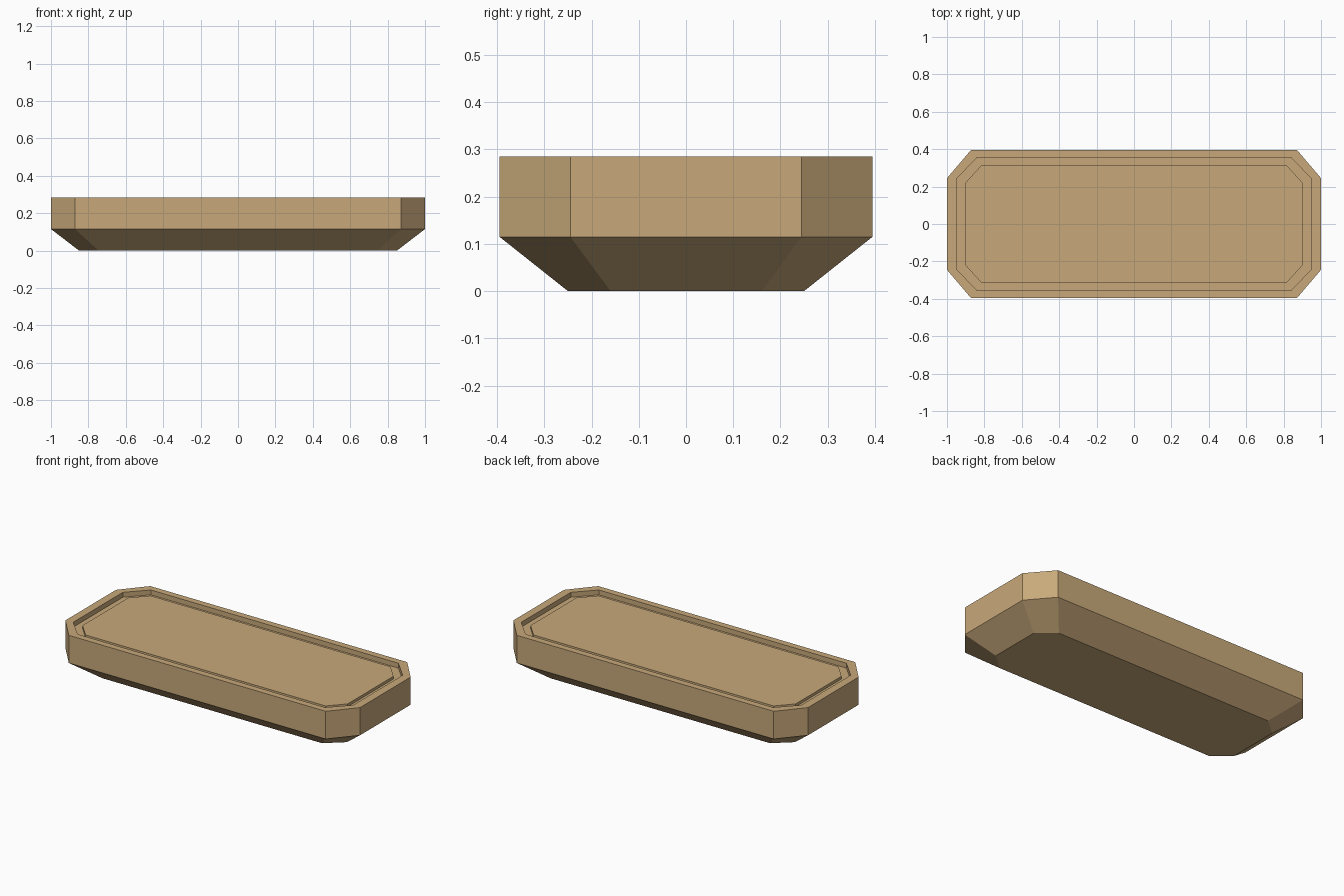
import bpy, bmesh

if "Cube" in bpy.data.objects:
    bpy.data.objects.remove(bpy.data.objects["Cube"])

mat = bpy.data.materials.new("tan")
mat.diffuse_color = (0.578, 0.397, 0.195, 1.0)
mat.use_nodes = True
mat.node_tree.nodes["Principled BSDF"].inputs["Base Color"].default_value = mat.diffuse_color


def octagon(bm, hx, hy, cx, cy, z):
    """Ring of a rectangle with cut corners; cx, cy are the corner ends."""
    pts = [(cx, -hy), (hx, -cy), (hx, cy), (cx, hy),
           (-cx, hy), (-hx, cy), (-hx, -cy), (-cx, -hy)]
    return [bm.verts.new((x, y, z)) for x, y in pts]


# Successive cross-sections: foot, flare, outer wall, rim, groove, raised panel
sections = [
    (0.85, 0.25, 0.745, 0.16, 0.0),
    (1.0, 0.395, 0.872, 0.245, 0.115),
    (1.0, 0.395, 0.872, 0.245, 0.285),
    (0.95, 0.355, 0.84, 0.24, 0.285),
    (0.95, 0.355, 0.84, 0.24, 0.255),
    (0.90, 0.315, 0.815, 0.222, 0.255),
    (0.90, 0.315, 0.815, 0.222, 0.272),
]

bm = bmesh.new()
rings = [octagon(bm, *s) for s in sections]
for a, b in zip(rings, rings[1:]):
    for i in range(8):
        j = (i + 1) % 8
        bm.faces.new((a[i], a[j], b[j], b[i]))

# Closed underside and panel top
bm.faces.new(rings[0][::-1])
bm.faces.new(rings[-1])
bmesh.ops.recalc_face_normals(bm, faces=bm.faces[:])

mesh = bpy.data.meshes.new("platform")
bm.to_mesh(mesh)
bm.free()
mesh.materials.append(mat)
obj = bpy.data.objects.new("platform", mesh)
bpy.context.collection.objects.link(obj)
